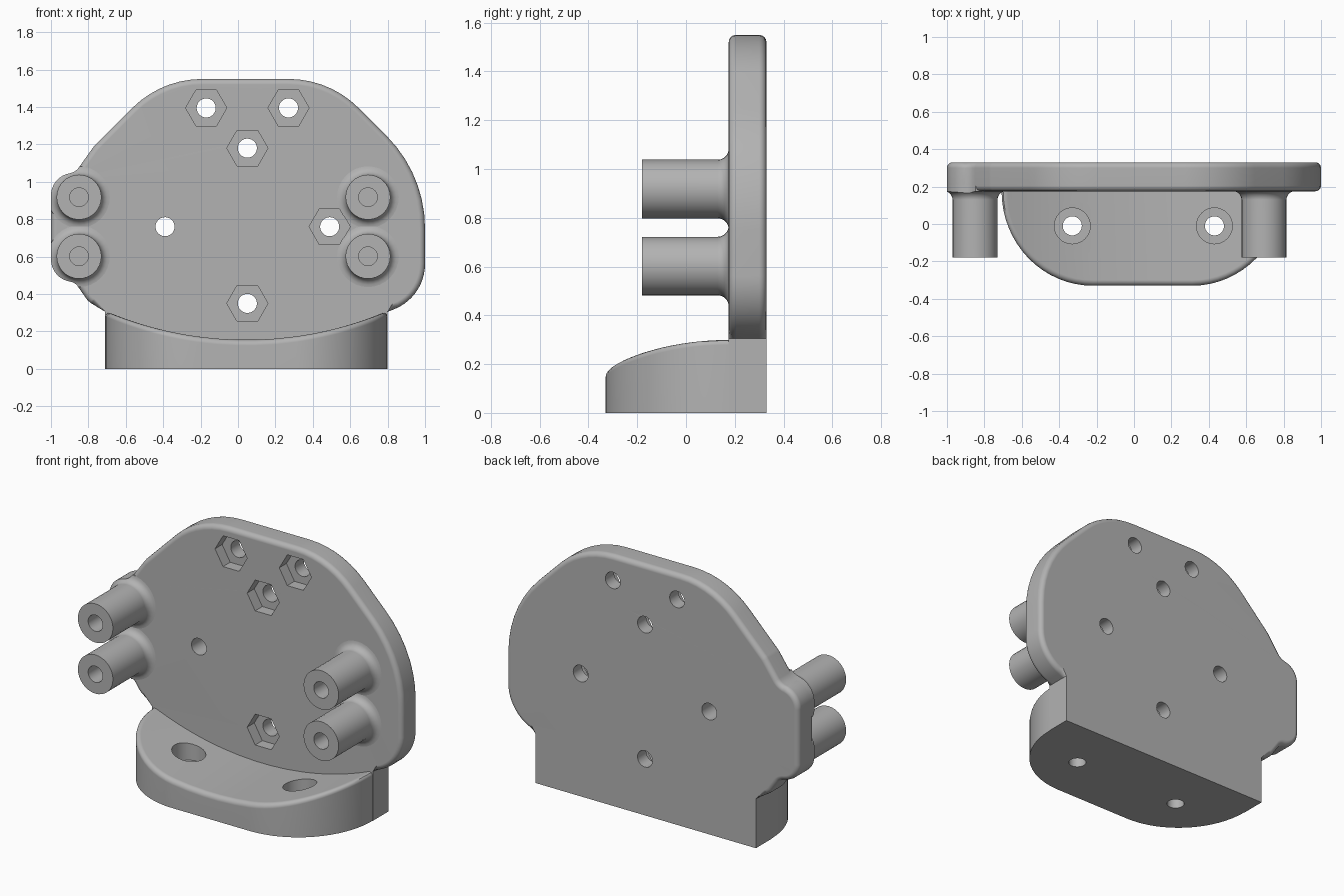
import bpy, bmesh, math
from mathutils import Vector

if "Cube" in bpy.data.objects:
    bpy.data.objects.remove(bpy.data.objects["Cube"])

grey = bpy.data.materials.new("plain_grey")
grey.use_nodes = True
colour = (0.45, 0.45, 0.45, 1)
grey.diffuse_color = colour
grey.node_tree.nodes["Principled BSDF"].inputs["Base Color"].default_value = colour


def make(name, bm):
    bmesh.ops.recalc_face_normals(bm, faces=bm.faces[:])
    mesh = bpy.data.meshes.new(name)
    bm.to_mesh(mesh)
    bm.free()
    mesh.materials.append(grey)
    ob = bpy.data.objects.new(name, mesh)
    bpy.context.collection.objects.link(ob)
    return ob


def prism_mesh(points, lo, hi, axis="Y"):
    """Extrude a 2D outline along Y (points are x, z) or Z (points are x, y)."""
    bm = bmesh.new()
    place = (lambda p, d: (p[0], d, p[1])) if axis == "Y" else (lambda p, d: (p[0], p[1], d))
    rings = [[bm.verts.new(place(p, d)) for p in points] for d in (lo, hi)]
    bm.faces.new(rings[0])
    bm.faces.new(rings[1])
    n = len(points)
    for i in range(n):
        j = (i + 1) % n
        bm.faces.new((rings[0][i], rings[0][j], rings[1][j], rings[1][i]))
    bmesh.ops.recalc_face_normals(bm, faces=bm.faces[:])
    return bm


def circle(x, y, r, n=32):
    return [(x + r * math.cos(math.tau * i / n), y + r * math.sin(math.tau * i / n)) for i in range(n)]


def rounded(corners):
    """Outline of (x, z, radius) corners with each corner replaced by an arc."""
    out = []
    for i, (x, z, r) in enumerate(corners):
        c = Vector((x, z))
        if r == 0:
            out.append(c)
            continue
        a = (Vector(corners[i - 1][:2]) - c).normalized()
        b = (Vector(corners[(i + 1) % len(corners)][:2]) - c).normalized()
        half = a.angle(b) / 2
        centre = c + (a + b).normalized() * r / math.sin(half)
        start = c + a * r / math.tan(half) - centre
        end = c + b * r / math.tan(half) - centre
        turn = math.pi - 2 * half
        steps = max(3, round(turn / 0.11))
        for k in range(steps + 1):
            t = k / steps
            out.append(centre + (start * math.sin((1 - t) * turn) + end * math.sin(t * turn)) / math.sin(turn))
    return out


def boolean(ob, cutter, operation="DIFFERENCE"):
    mod = ob.modifiers.new("cut", "BOOLEAN")
    mod.operation, mod.object, mod.solver = operation, cutter, "EXACT"
    bpy.context.view_layer.objects.active = ob
    bpy.ops.object.modifier_apply(modifier=mod.name)
    bpy.data.objects.remove(cutter)


def finish(ob):
    bpy.ops.object.select_all(action="DESELECT")
    ob.select_set(True)
    bpy.context.view_layer.objects.active = ob
    bpy.ops.object.shade_smooth_by_angle(angle=math.radians(32))
    mod = ob.modifiers.new("clean_normals", "WEIGHTED_NORMAL")
    mod.keep_sharp = True


FRONT, BACK = 0.175, 0.33
LEFT, RIGHT, MID = -0.71, 0.80, 0.045

# Upright plate with softened rim above the base
outline = rounded([
    (RIGHT, 0, 0), (RIGHT, 0.305, 0), (1, 0.385, 0.26), (1, 1.04, 0.7), (0.49, 1.55, 0.53),
    (-0.41, 1.55, 0.53), (-0.77, 1.19, 0.1), (-0.87, 1.05, 0.08), (-1, 1.03, 0.12),
    (-1, 0.49, 0.12), (-0.87, 0.46, 0.06), (-0.80, 0.36, 0.1), (LEFT, 0.305, 0), (LEFT, 0, 0)])
bm = prism_mesh(outline, FRONT, BACK)
rim = [e for e in bm.edges if all(v.co.z > 0.3 for v in e.verts)
       and abs(e.verts[0].co.y - e.verts[1].co.y) < 0.01]
bmesh.ops.bevel(bm, geom=rim, offset=0.03, segments=4, profile=0.5, affect="EDGES")
plate = make("upright_plate", bm)

# Bolt holes, most with hexagonal nut pockets in the front
hex_spots = [(-0.17, 1.395), (0.27, 1.395), (0.05, 1.18), (0.49, 0.76), (0.05, 0.35)]
for x, z in hex_spots:
    boolean(plate, make("nut_cutter", prism_mesh(circle(x, z, 0.11, 6), 0.1, FRONT + 0.07)))
for x, z in hex_spots + [(-0.39, 0.76)]:
    boolean(plate, make("bolt_cutter", prism_mesh(circle(x, z, 0.051), 0.1, 0.4)))
finish(plate)

# Foot: rounded plan, dished top, softened front rim
EMBED, EDGE = 0.25, 0.03
HALF = (RIGHT - LEFT) / 2 - 0.002


def dish(x):
    return 0.155 + 1.916 - math.sqrt(1.916 ** 2 - (x - MID) ** 2)


plan = [(-HALF, EMBED, -1, 0)]
for k in range(17):
    a = math.pi / 2 * k / 16
    plan.append((-0.265 - (HALF - 0.265) * math.cos(a), 0.175 - 0.505 * math.sin(a), -math.cos(a), -math.sin(a)))
plan += [(x, -0.33, 0, -1) for x in (-0.16, -0.05)]
plan += [(-x, y, -nx, ny) for x, y, nx, ny in reversed(plan)]
bm = bmesh.new()
sections = []
for px, py, nx, ny in plan:
    x = px + MID
    section = [(x, py, 0)]
    for k in range(5):
        a = math.pi / 2 * k / 4
        inset = EDGE * (1 - math.cos(a))
        qx = x - nx * inset
        section.append((qx, py - ny * inset, dish(qx) - EDGE * (1 - math.sin(a))))
    section.append((qx, EMBED, dish(qx)))
    sections.append([bm.verts.new(p) for p in section])
for s, t in zip(sections, sections[1:]):
    for i in range(len(s) - 1):
        bm.faces.new((s[i], s[i + 1], t[i + 1], t[i]))
bm.faces.new([s[0] for s in sections])
bmesh.ops.remove_doubles(bm, verts=bm.verts[:], dist=0.0005)
bmesh.ops.holes_fill(bm, edges=[e for e in bm.edges if e.is_boundary], sides=0)
foot = make("foot", bm)

# Counterbored screw holes in the foot
for x in (-0.33, 0.43):
    boolean(foot, make("counterbore_cutter", prism_mesh(circle(x, -0.01, 0.096), 0.1, 0.5, "Z")))
    boolean(foot, make("screw_cutter", prism_mesh(circle(x, -0.01, 0.051), -0.1, 0.5, "Z")))
finish(foot)

# Hollow standoff posts with filleted roots, trimmed to the plate outline
TIP, R, FILLET = -0.18, 0.12, 0.045
profile = [(0, 0.1), (0.05, 0.1), (0.05, TIP), (R, TIP)]
for k in range(6):
    a = math.pi / 2 * k / 5
    profile.append((R + FILLET * (1 - math.cos(a)), FRONT - FILLET * (1 - math.sin(a))))
profile += [(R + FILLET, 0.21), (0, 0.21)]
for side, x in (("right", -0.85), ("left", 0.695)):
    for level, z in (("lower", 0.602), ("upper", 0.918)):
        bm = bmesh.new()
        verts = [bm.verts.new((x + r, y, z)) for r, y in profile]
        edges = [bm.edges.new(pair) for pair in zip(verts, verts[1:])]
        bmesh.ops.spin(bm, geom=verts + edges, cent=(x, 0, z), axis=(0, 1, 0),
                       angle=math.tau, steps=32)
        bmesh.ops.remove_doubles(bm, verts=bm.verts[:], dist=0.0005)
        post = make(f"{side}_{level}_post", bm)
        if side == "right":
            boolean(post, make("trim", prism_mesh(outline, -0.5, 0.5)), "INTERSECT")
        finish(post)
